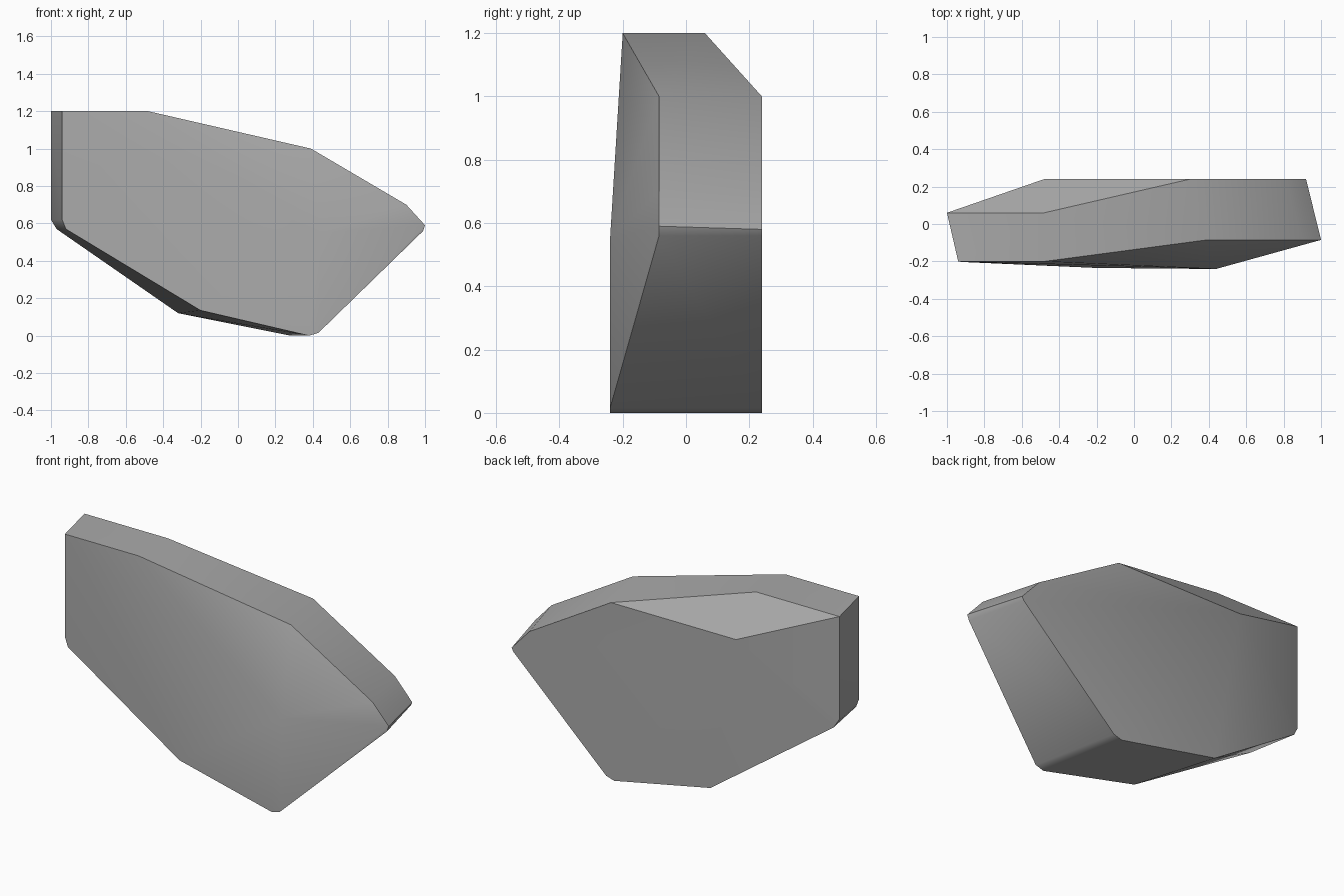
import bpy
import bmesh

cube = bpy.data.objects.get("Cube")
if cube:
    bpy.data.objects.remove(cube, do_unlink=True)

# Stone colour
stone = bpy.data.materials.new("grey stone")
stone.use_nodes = True
colour = (0.4, 0.4, 0.4, 1)
stone.diffuse_color = colour
stone.node_tree.nodes["Principled BSDF"].inputs["Base Color"].default_value = colour

# Corners of the chiselled boulder, grouped by region
top = [(-0.94, -0.2, 1.2), (-1, 0.06, 1.2), (-0.48, -0.2, 1.2), (-0.48, 0.06, 1.2)]
shoulder = [(0.39, -0.085, 1.0), (0.3, 0.24, 1.0), (-0.48, 0.24, 1.0)]
tip = [(0.9, -0.085, 0.7), (1, -0.085, 0.59), (0.99, -0.085, 0.56),
       (0.81, 0.24, 0.7), (0.92, 0.24, 0.58), (0.91, 0.24, 0.56)]
ridge = [(0.44, -0.24, 0.55)]
blunt_end = [(-0.94, -0.2, 0.62), (-0.92, -0.203, 0.57),
             (-1, 0.06, 0.62), (-0.97, 0.07, 0.57)]
base = [(-0.2, -0.235, 0.135), (0.38, -0.24, 0), (0.43, -0.24, 0.015),
        (-0.32, 0.24, 0.12), (0.28, 0.24, 0), (0.33, 0.24, 0.015)]

# Wrap the corners in one closed convex surface
bm = bmesh.new()
for corner in top + shoulder + tip + ridge + blunt_end + base:
    bm.verts.new(corner)
hull = bmesh.ops.convex_hull(bm, input=bm.verts)
spare = {v for v in hull["geom_interior"] if isinstance(v, bmesh.types.BMVert)}
bmesh.ops.delete(bm, geom=list(spare), context="VERTS")
bmesh.ops.dissolve_limit(bm, angle_limit=0.02, verts=bm.verts, edges=bm.edges)
bmesh.ops.recalc_face_normals(bm, faces=bm.faces)

mesh = bpy.data.meshes.new("boulder")
bm.to_mesh(mesh)
bm.free()
mesh.materials.append(stone)
boulder = bpy.data.objects.new("boulder", mesh)
bpy.context.collection.objects.link(boulder)

# Soft shading across shallow facets, crisp main edges
bpy.ops.object.select_all(action="DESELECT")
boulder.select_set(True)
bpy.context.view_layer.objects.active = boulder
bpy.ops.object.shade_smooth_by_angle(angle=0.56)
